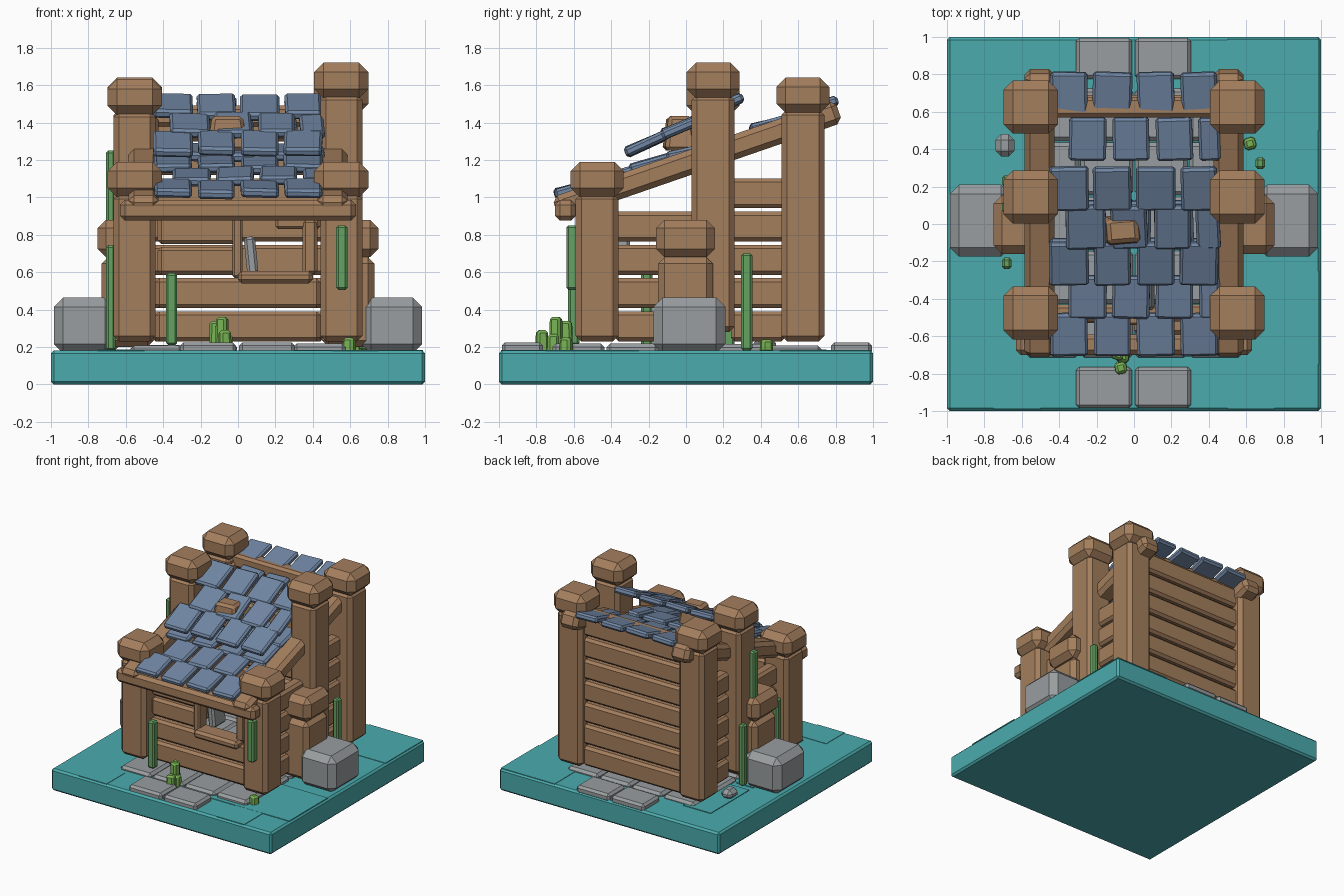
import bpy, bmesh, math, random
from mathutils import Matrix, Vector

random.seed(4)
cube = bpy.data.objects.get("Cube")
if cube:
    bpy.data.objects.remove(cube, do_unlink=True)


def material(name, r, g, b):
    m = bpy.data.materials.new(name)
    m.use_nodes = True
    m.diffuse_color = (r, g, b, 1)
    m.node_tree.nodes["Principled BSDF"].inputs["Base Color"].default_value = (r, g, b, 1)
    return m


TEAL = material("teal", 0.07, 0.41, 0.42)
WOOD = material("brown wood", 0.37, 0.21, 0.11)
SLATE = material("blue slate", 0.165, 0.24, 0.37)
STONE = material("grey stone", 0.32, 0.34, 0.35)
STEM = material("green stem", 0.13, 0.36, 0.12)
LEAF = material("light green leaf", 0.19, 0.45, 0.09)


def block(name, xs, ys, zs, mat, bevel=0.02, tilt=(0, 0, 0), taper=1.0):
    """Chamfered box spanning the given ranges, optionally tilted about its centre."""
    lo, hi = Vector((xs[0], ys[0], zs[0])), Vector((xs[1], ys[1], zs[1]))
    bm = bmesh.new()
    bmesh.ops.create_cube(bm, size=1)
    for v in bm.verts:
        if v.co.z > 0:
            v.co.x *= taper
            v.co.y *= taper
    bmesh.ops.scale(bm, vec=hi - lo, verts=bm.verts)
    if bevel:
        bmesh.ops.bevel(bm, geom=bm.edges[:], offset=bevel, segments=1, affect='EDGES')
    mesh = bpy.data.meshes.new(name)
    bm.to_mesh(mesh)
    bm.free()
    mesh.materials.append(mat)
    ob = bpy.data.objects.new(name, mesh)
    ob.location = (lo + hi) / 2
    ob.rotation_euler = tilt
    bpy.context.collection.objects.link(ob)
    return ob


def sides(a, b):
    """The same x range on both sides of the model."""
    return (("left", (a, b)), ("right", (-b, -a)))


# Ground slab with thin overlapping plates
block("ground", (-1, 1), (-1, 1), (0, 0.18), TEAL, 0.015)
plates = [((-0.75, -0.5), (-0.99, -0.75)), ((0.5, 0.99), (0.5, 0.99)),
          ((0.5, 0.75), (-0.99, -0.75)), ((0.25, 0.75), (-0.75, -0.5)),
          ((0.5, 0.99), (-0.75, -0.25)), ((-0.75, -0.5), (0.25, 0.75)),
          ((-0.75, -0.6), (-0.25, 0.2))]
for i, (xs, ys) in enumerate(plates):
    block("ground_plate", xs, ys, (0.178, 0.183 + 0.0005 * i), TEAL, 0)

# Stone floor, paving and side boulders
for i in range(4):
    for j in range(5):
        x, y = -0.58 + 0.29 * i, -0.72 + 0.29 * j
        block("floor_stone", (x + 0.005, x + 0.285), (y + 0.005, y + 0.285),
              (0.15, 0.205 + random.random() * 0.015), STONE)
for x in (-0.31, 0.005):
    for y in (-0.985, 0.775):
        block("paving_stone", (x, x + 0.3), (y, y + 0.22), (0.16, 0.225), STONE, 0.018)
for side, xs in sides(0.66, 0.985):
    block(side + "_boulder", xs, (-0.175, 0.21), (0.165, 0.465), STONE, 0.05)
block("pebble", (-0.74, -0.64), (0.36, 0.48), (0.17, 0.25), STONE, 0.03)

# Posts and their caps: front, middle, back
for side, xs in sides(0.44, 0.665):
    mid_top = 1.53 if side == "left" else 1.44
    cx = sum(xs) / 2
    for label, y, z0, z1 in (("front", -0.475, 0.23, 1.0),
                             ("middle", 0.145, 0.28, mid_top),
                             ("back", 0.625, 0.23, 1.45)):
        block(f"{side}_{label}_post", xs, (y - 0.115, y + 0.115), (z0, z1 + 0.02), WOOD, 0.03)
        block(f"{side}_{label}_cap", (cx - 0.145, cx + 0.145), (y - 0.142, y + 0.142),
              (z1, z1 + 0.19), WOOD, 0.05)

# Buttresses beside the boulders
for side, xs in sides(0.45, 0.73):
    block(side + "_buttress", xs, (-0.15, 0.145), (0.2, 0.68), WOOD, 0.035)
for side, xs in sides(0.44, 0.75):
    block(side + "_buttress_cap", xs, (-0.16, 0.155), (0.68, 0.88), WOOD, 0.045)

# Plank walls
PITCH = 0.178


def planks(name, xs, ys, count):
    for i in range(count):
        z = 0.23 + PITCH * i
        block(name, xs, ys, (z, z + PITCH - 0.018), WOOD, 0.02)


planks("back_plank", (-0.46, 0.46), (0.59, 0.69), 7)
for side, xs in sides(0.47, 0.57):
    planks(side + "_front_side_plank", xs, (-0.38, 0.06), 4)
    planks(side + "_back_side_plank", xs, (0.24, 0.53), 5)
planks("front_low_plank", (-0.44, 0.44), (-0.53, -0.43), 2)
for z in (0.585, 0.75):
    block("front_high_plank", (-0.43, -0.01), (-0.52, -0.43), (z, z + 0.15), WOOD)

# Window frame with a leaning stone shard behind it
block("window_left_jamb", (-0.03, 0.025), (-0.54, -0.43), (0.57, 0.9), WOOD, 0.012)
block("window_sill", (0.0, 0.4), (-0.59, -0.43), (0.54, 0.605), WOOD, 0.02)
block("window_right_jamb", (0.345, 0.425), (-0.53, -0.43), (0.59, 0.88), WOOD, 0.015)
block("window_lintel", (0.2, 0.44), (-0.52, -0.43), (0.83, 0.9), WOOD, 0.015)
block("window_shard", (0.04, 0.1), (-0.46, -0.3), (0.59, 0.79), STONE, 0.015, (0, -0.1, 0))

# Sloping side beams, eave beam and ridge beam
SLOPE = math.atan(0.345)
for side, xs in sides(0.425, 0.585):
    block(side + "_rafter", xs, (-0.74, 0.86), (1.135, 1.265), WOOD, 0.03, (SLOPE, 0, 0))
block("eave_beam", (-0.63, 0.63), (-0.7, -0.59), (0.875, 0.985), WOOD, 0.025)
block("ridge_beam", (-0.48, 0.48), (0.57, 0.68), (1.38, 1.49), WOOD, 0.02)


# Slate rows: lower roof follows the rafters, upper roof floats above it
def slate_row(name, y, z, length, angle, shift):
    for i in range(4):
        x = -0.348 + 0.232 * i + shift
        half = 0.103 + random.uniform(-0.006, 0.004)
        right = min(x + half, 0.46)
        jitter = [random.uniform(-0.035, 0.035) for _ in range(3)]
        dz = random.uniform(-0.006, 0.006)
        block(name, (x - half, right), (y - length / 2, y + length / 2),
              (z + dz - 0.025, z + dz + 0.025), SLATE, 0.014,
              (angle + jitter[0], jitter[1], jitter[2]))


for row, y in enumerate((-0.59, -0.39, -0.19, 0.01)):
    slate_row("lower_slate", y, 1.045 + 0.33 * (y + 0.59), 0.235, SLOPE - 0.08, 0.1 * (row % 2))
slate_row("back_slate", 0.455, 1.395, 0.235, SLOPE - 0.08, 0.1)
slate_row("back_edge_slate", 0.7, 1.49, 0.23, SLOPE - 0.08, 0)
for row, y in enumerate((-0.21, -0.015, 0.19)):
    slate_row("upper_slate", y, 1.285 + 0.5 * (y + 0.21), 0.25, 0.42, 0.09 * (row % 2))

# Wooden peg poking through the roof
block("roof_peg", (-0.17, 0.05), (-0.12, 0.05), (1.25, 1.435), WOOD, 0.02, (0, 0, 0.08), 0.75)

# Climbing stems: x, y, bottom, top
for x, y, z0, z1 in ((-0.355, -0.6, 0.21, 0.595), (0.555, -0.61, 0.505, 0.85),
                     (0.675, 0.325, 0.18, 0.7), (-0.68, -0.21, 0.18, 0.745),
                     (-0.68, 0.23, 0.2, 0.7), (-0.68, 0.09, 0.77, 1.25)):
    w = 0.03 if abs(x) < 0.6 else 0.025
    block("climbing_stem", (x - w, x + w), (y - 0.03, y + 0.03), (z0, z1), STEM, 0.012)

# Grass tufts
for x, y, z in ((-0.085, -0.695, 0.36), (-0.12, -0.64, 0.34), (-0.07, -0.77, 0.29),
                (-0.06, -0.71, 0.27), (0.595, -0.64, 0.25), (0.62, 0.43, 0.24)):
    block("grass_blade", (x - 0.033, x + 0.033), (y - 0.033, y + 0.033), (0.17, z), LEAF,
          0.014, (0, 0, random.uniform(-0.4, 0.4)), 0.9)
